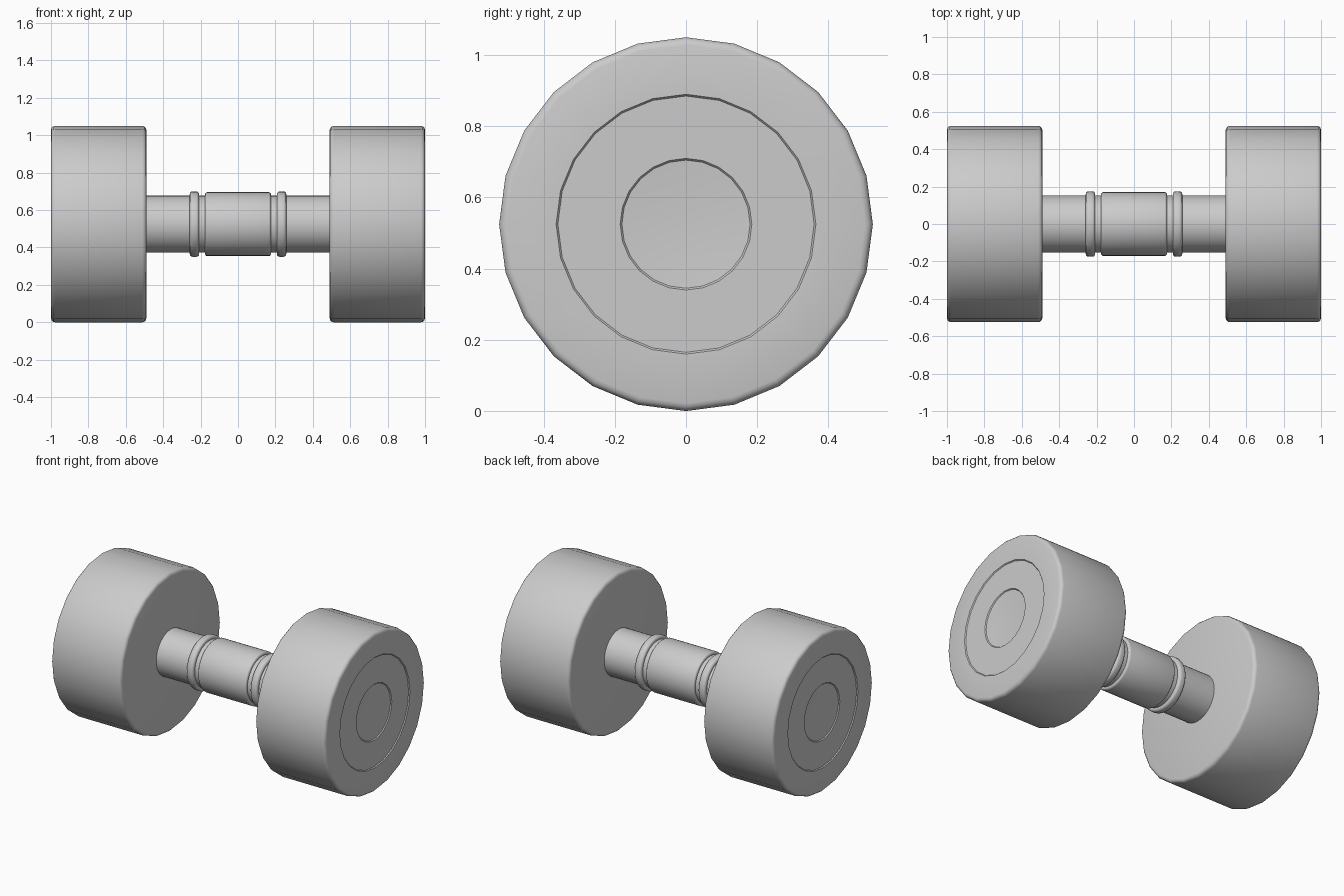
import bpy, bmesh, math
from mathutils import Matrix, Vector

cube = bpy.data.objects.get("Cube")
if cube:
    bpy.data.objects.remove(cube, do_unlink=True)

R = 0.525  # weight radius, also the axis height

grey = bpy.data.materials.new("plain grey")
grey.use_nodes = True
colour = (0.6, 0.6, 0.6, 1)
grey.diffuse_color = colour
grey.node_tree.nodes["Principled BSDF"].inputs["Base Color"].default_value = colour


def lathe(name, profile, sides, flip=False):
    """Spin an (x, radius) profile round the bar's axis."""
    bm = bmesh.new()
    s = -1 if flip else 1
    verts = [bm.verts.new((s * x, 0, r)) for x, r in profile]
    edges = [bm.edges.new(pair) for pair in zip(verts, verts[1:])]
    bmesh.ops.spin(bm, geom=verts + edges, cent=(0, 0, 0), axis=(1, 0, 0),
                   angle=math.tau, steps=sides)
    bmesh.ops.remove_doubles(bm, verts=bm.verts, dist=0.0001)
    bmesh.ops.recalc_face_normals(bm, faces=bm.faces)
    mesh = bpy.data.meshes.new(name)
    bm.to_mesh(mesh)
    bm.free()
    mesh.materials.append(grey)
    obj = bpy.data.objects.new(name, mesh)
    obj.location.z = R
    bpy.context.collection.objects.link(obj)
    bpy.context.view_layer.objects.active = obj
    obj.select_set(True)
    bpy.ops.object.shade_smooth_by_angle(angle=math.radians(35))
    obj.select_set(False)
    return obj


def rounded(x0, x1, r, bevel, inner):
    """Profile of a collar with rounded shoulders."""
    arc = [math.radians(a) for a in (0, 30, 60, 90)]
    left = [(x0 + bevel * (1 - math.sin(a)), r - bevel * (1 - math.cos(a)))
            for a in reversed(arc)]
    right = [(x1 - bevel * (1 - math.sin(a)), r - bevel * (1 - math.cos(a)))
             for a in arc]
    return [(x0, inner)] + left + right + [(x1, inner)]


# Handle and central grip
lathe("handle_bar", [(-0.5, 0.153), (0.5, 0.153)], 32)
lathe("grip_sleeve", rounded(-0.176, 0.176, 0.171, 0.012, 0.14), 32)

for side, flip in (("left", False), ("right", True)):
    # Grip collars
    lathe(side + "_grip_ring", rounded(0.208, 0.258, 0.175, 0.015, 0.14), 32, flip)
    # Weights with a shallow recessed face and a dished centre
    face = [(1.0, 0.365), (0.994, 0.36), (0.994, 0.185),
            (0.988, 0.18), (0.982, 0.1), (0.98, 0)]
    lathe(side + "_weight", rounded(0.49, 1.0, R, 0.022, 0)[:-1] + face, 24, flip)
